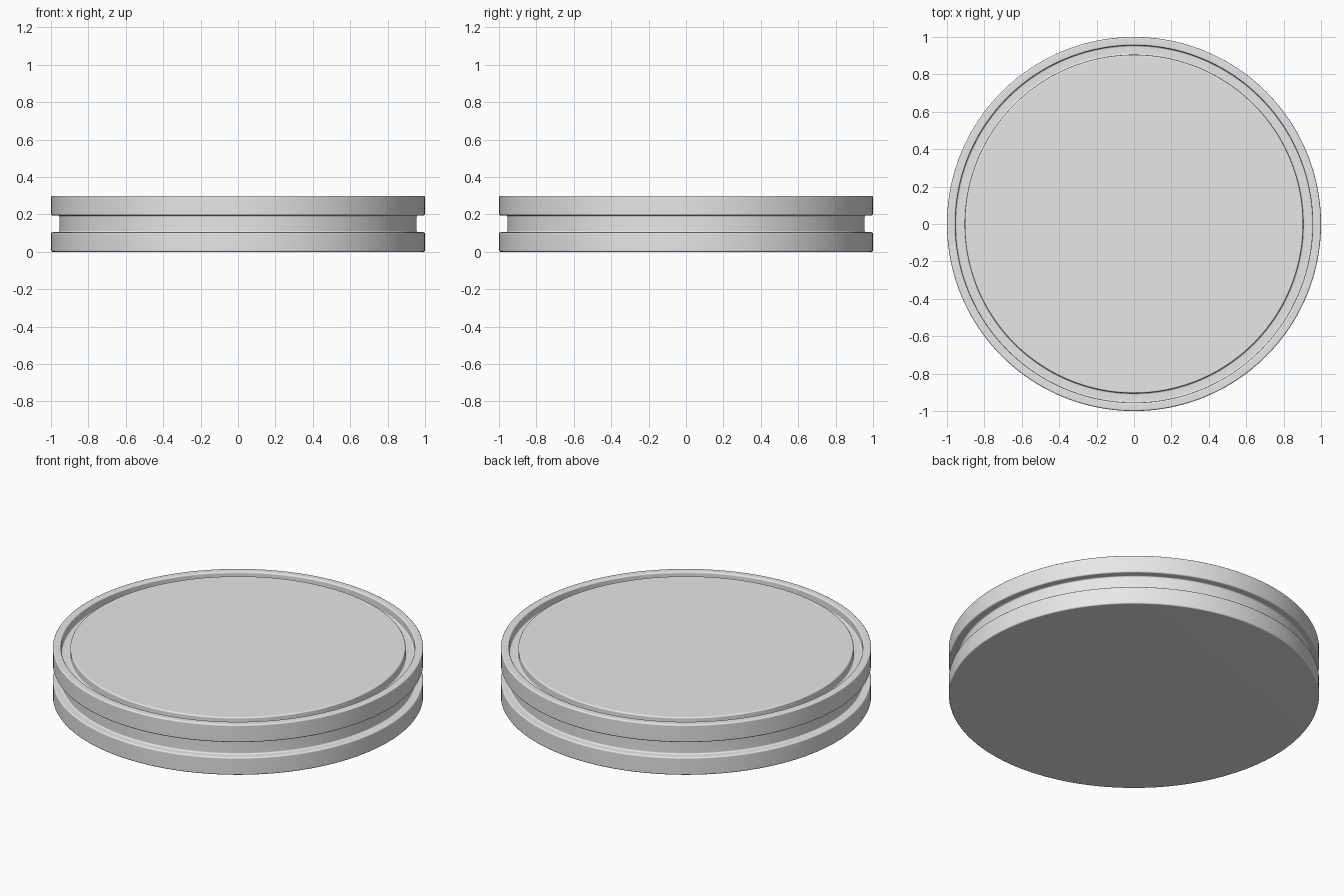
import bpy, bmesh, math
from mathutils import Vector

if "Cube" in bpy.data.objects:
    bpy.data.objects.remove(bpy.data.objects["Cube"])

SEGMENTS = 160
BEVEL = 0.008

grey = bpy.data.materials.new("light_grey")
grey.diffuse_color = (0.8, 0.8, 0.8, 1)
grey.use_nodes = True
grey.node_tree.nodes["Principled BSDF"].inputs["Base Color"].default_value = grey.diffuse_color


def rounded(corners, radius, steps=4):
    """Round the inner corners of a profile; the ends stay as they are."""
    out = [Vector(corners[0])]
    for a, b, c in zip(corners, corners[1:], corners[2:]):
        a, b, c = Vector(a), Vector(b), Vector(c)
        u, v = (a - b).normalized(), (c - b).normalized()
        centre = b + (u + v) * radius
        for i in range(steps + 1):
            t = i / steps * math.pi / 2
            out.append(centre - v * radius * math.cos(t) - u * radius * math.sin(t))
    out.append(Vector(corners[-1]))
    return out


def lathe(name, profile, material):
    """Spin a radius/height profile round the z axis."""
    bm = bmesh.new()
    verts = [bm.verts.new((p.x, 0, p.y)) for p in profile]
    edges = [bm.edges.new(pair) for pair in zip(verts, verts[1:])]
    bmesh.ops.spin(bm, geom=verts + edges, cent=(0, 0, 0), axis=(0, 0, 1),
                   angle=2 * math.pi, steps=SEGMENTS, use_merge=True)
    bmesh.ops.remove_doubles(bm, verts=bm.verts, dist=1e-5)
    bmesh.ops.recalc_face_normals(bm, faces=bm.faces)
    mesh = bpy.data.meshes.new(name)
    bm.to_mesh(mesh)
    bm.free()
    mesh.materials.append(material)
    obj = bpy.data.objects.new(name, mesh)
    bpy.context.collection.objects.link(obj)
    bpy.context.view_layer.objects.active = obj
    obj.select_set(True)
    bpy.ops.object.shade_smooth_by_angle(angle=math.radians(40))
    mod = obj.modifiers.new("even_shading", 'WEIGHTED_NORMAL')
    mod.keep_sharp = True
    return obj


# Disc with a groove round its side and a ring channel in its top
lathe("grooved_disc", rounded([
    (0, 0), (1, 0), (1, 0.105),              # base flange
    (0.955, 0.105), (0.955, 0.195),          # side groove
    (1, 0.195), (1, 0.3), (0.955, 0.3),      # upper rim
    (0.955, 0.25), (0.905, 0.25),            # top channel
    (0.905, 0.3), (0, 0.3),                  # centre plate
], BEVEL), grey)
